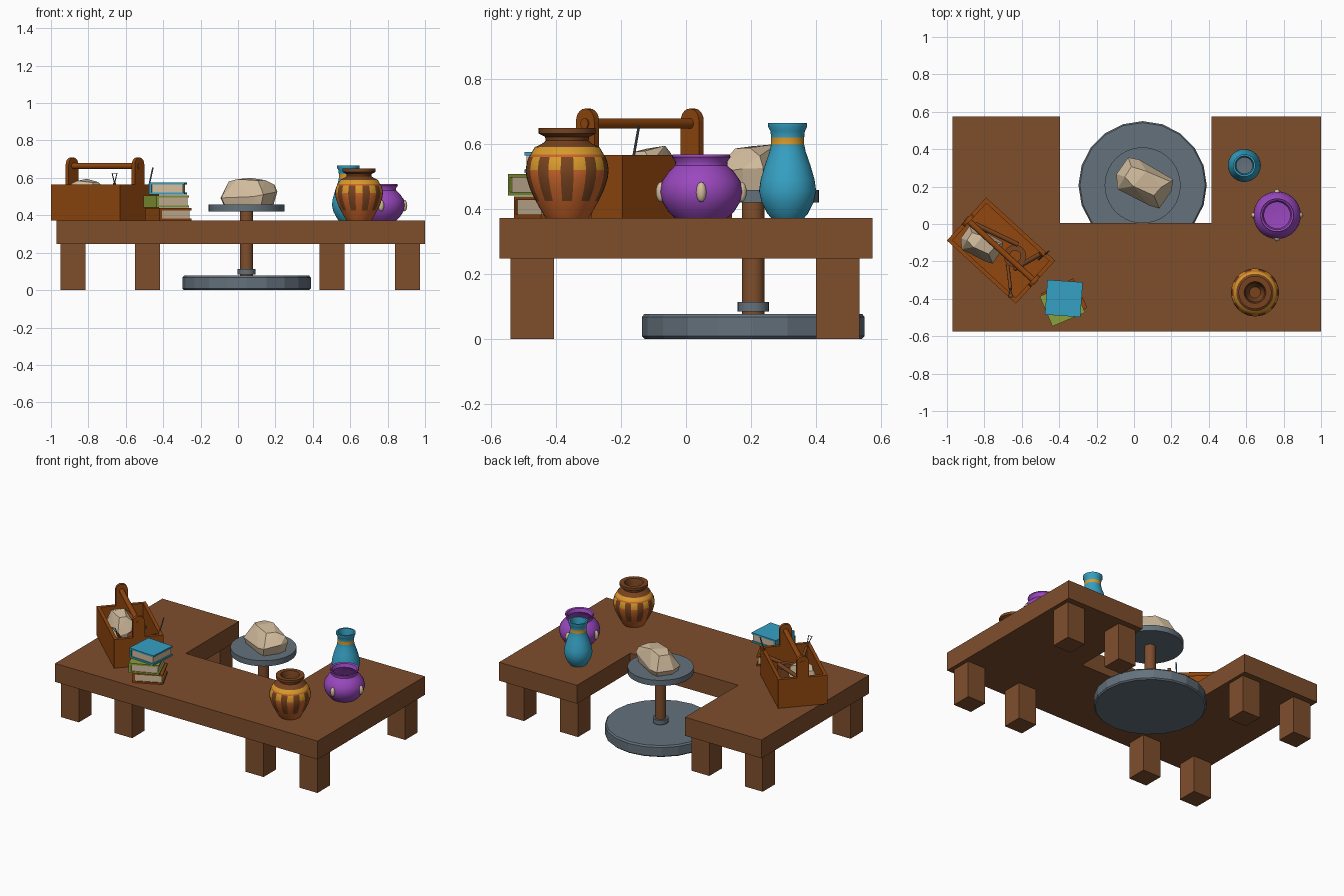
import bpy, bmesh, math
from mathutils import Vector, Matrix

if "Cube" in bpy.data.objects:
    bpy.data.objects.remove(bpy.data.objects["Cube"])


def material(name, hexcode):
    def lin(c):
        return c / 12.92 if c <= 0.04045 else ((c + 0.055) / 1.055) ** 2.4
    m = bpy.data.materials.new(name)
    m.diffuse_color = [lin(int(hexcode[i:i + 2], 16) / 255) for i in (0, 2, 4)] + [1]
    m.use_nodes = True
    m.node_tree.nodes["Principled BSDF"].inputs["Base Color"].default_value = m.diffuse_color
    return m


WOOD = material("table wood", "7f4e2c")
SLATE = material("slate grey", "64717c")
CLAY = material("clay cream", "d3bd9e")
BOX = material("toolbox orange brown", "91470f")
BLUE = material("glaze blue", "36a1c4")
GREEN = material("cover green", "8ba03b")
PURPLE = material("glaze purple", "9a48be")
AMBER = material("amber", "d99a2b")
DARK = material("dark brown", "78431f")
TERRA = material("terracotta", "c8642a")


def finish(name, bm, mats, matrix=None, smooth=False, rule=None):
    bmesh.ops.remove_doubles(bm, verts=bm.verts, dist=1e-5)
    bmesh.ops.recalc_face_normals(bm, faces=bm.faces)
    for f in bm.faces:
        f.smooth = smooth
        if rule:
            f.material_index = rule(f.calc_center_median(), f.normal)
    if matrix:
        bm.transform(matrix)
    me = bpy.data.meshes.new(name)
    bm.to_mesh(me)
    bm.free()
    for m in mats:
        me.materials.append(m)
    ob = bpy.data.objects.new(name, me)
    bpy.context.collection.objects.link(ob)
    if smooth:
        bpy.ops.object.select_all(action='DESELECT')
        ob.select_set(True)
        bpy.context.view_layer.objects.active = ob
        bpy.ops.object.shade_smooth_by_angle(angle=math.radians(40))
    return ob


def prism(name, outline, depth, mat, matrix=None):
    """Closed 2D outline extruded along local z."""
    bm = bmesh.new()
    f = bm.faces.new([bm.verts.new((x, y, 0)) for x, y in outline])
    ext = bmesh.ops.extrude_face_region(bm, geom=[f])["geom"]
    for v in ext:
        if isinstance(v, bmesh.types.BMVert):
            v.co.z += depth
    return finish(name, bm, [mat], matrix)


def box(name, lo, hi, mat, matrix=None):
    m = (matrix or Matrix()) @ Matrix.Translation((0, 0, lo[2]))
    pts = [(lo[0], lo[1]), (hi[0], lo[1]), (hi[0], hi[1]), (lo[0], hi[1])]
    return prism(name, pts, hi[2] - lo[2], mat, m)


def lathe(name, profile, at, mats, segs=40, smooth=True, rule=None):
    bm = bmesh.new()
    rings = []
    for r, z in profile:
        rings.append([bm.verts.new((r * math.cos(2 * math.pi * i / segs),
                                    r * math.sin(2 * math.pi * i / segs), z)) for i in range(segs)])
    for a, b in zip(rings, rings[1:]):
        for i in range(segs):
            j = (i + 1) % segs
            bm.faces.new((a[i], a[j], b[j], b[i]))
    bmesh.ops.dissolve_degenerate(bm, dist=1e-6, edges=bm.edges)
    return finish(name, bm, mats, Matrix.Translation(at), smooth, rule)


def rod(name, p, q, r, mat, segs=12):
    p, q = Vector(p), Vector(q)
    bm = bmesh.new()
    bmesh.ops.create_cone(bm, cap_ends=True, segments=segs, radius1=r, radius2=r, depth=(q - p).length)
    m = Matrix.Translation((p + q) / 2) @ (q - p).to_track_quat('Z', 'Y').to_matrix().to_4x4()
    return finish(name, bm, [mat], m, segs > 8)


# U-shaped table and its eight legs
prism("table_top", [(-.97, -.575), (1, -.575), (1, .575), (.415, .575), (.415, .005),
                    (-.395, .005), (-.395, .575), (-.97, .575)], .125, WOOD,
      Matrix.Translation((0, 0, .247)))
for i, x in enumerate((-.883, -.483, .503, .907)):
    for side, y in (("front", -.473), ("back", .468)):
        box(f"{side}_leg_{i + 1}", (x - .067, y - .067, 0), (x + .067, y + .067, .25), WOOD)

# potter's wheel
C = (.046, .207, 0)
lathe("wheel_base", [(0, 0), (.335, 0), (.343, .008), (.343, .067), (.335, .077), (0, .077)],
      C, [SLATE], 20, False)
lathe("wheel_hub", [(0, .084), (.048, .084), (.048, .114), (0, .114)], C, [SLATE], 24)
rod("wheel_shaft", (C[0], C[1], .07), (C[0], C[1], .43), .035, WOOD, 24)
lathe("turntable", [(0, .42), (.203, .42), (.203, .458), (0, .458)], C, [SLATE], 40)

# faceted clay lumps: hull of a skirt and a smaller crown
SKIRT = [(-.14, .06), (-.077, .149), (-.02, .138), (.164, .031), (.153, -.033),
         (.089, -.124), (.035, -.108), (-.135, -.02)]
CROWN = [(-.095, .045, .123), (-.06, .1, .125), (.02, .075, .142), (.1, -.01, .13),
         (.06, -.055, .128), (-.05, -.005, .135), (.15, .02, .105), (.08, -.1, .08)]


def clay(name, at, scale):
    bm = bmesh.new()
    for x, y in SKIRT:
        bm.verts.new((x * .88, y * .88, 0))
        bm.verts.new((x, y, .035 + .2 * max(x, 0)))
    for p in CROWN:
        bm.verts.new(p)
    hull = bmesh.ops.convex_hull(bm, input=bm.verts)
    junk = {v for v in hull["geom_interior"] + hull["geom_unused"] if isinstance(v, bmesh.types.BMVert)}
    bmesh.ops.delete(bm, geom=list(junk), context='VERTS')
    finish(name, bm, [CLAY], Matrix.Translation(at) @ Matrix.Diagonal((*scale, 1)))


clay("clay_on_wheel", (C[0], C[1], .458), (1, 1, 1))
clay("clay_in_toolbox", (-.822, -.12, .4), (.74, .74, 1.37))

# open toolbox, turned on the table
T = Matrix.Translation((-.711, -.142, .371)) @ Matrix.Rotation(math.radians(-42.4), 4, 'Z')
L, W, H, t = .25, .1555, .195, .022
box("toolbox_floor", (-L + .01, -W + .01, 0), (L - .01, W - .01, .025), BOX, T)
for s in (-1, 1):
    y0, y1 = sorted((s * W, s * (W - t)))
    box(f"toolbox_side_{s}", (-L + t, y0, 0), (L - t, y1, H), BOX, T)
    arch = [(.038 * math.cos(a), .3 + .038 * math.sin(a)) for a in
            [math.pi * k / 10 for k in range(11)]]
    outline = [(-W, 0), (W, 0), (W, H), (.038, H)] + arch + [(-.038, H), (-W, H)]
    # outline (y, z) stood upright, thickness along the box length
    up = Matrix(((0, 0, 1, L - t if s > 0 else -L), (1, 0, 0, 0), (0, 1, 0, 0), (0, 0, 0, 1)))
    prism(f"toolbox_end_{s}", outline, t, BOX, T @ up)
rod("toolbox_handle", T @ Vector((-L - .004, 0, .292)), T @ Vector((L + .004, 0, .292)), .016, BOX, 16)

# hand tools in the box
rod("wooden_stick", (-.85, .0, .54), (-.62, -.11, .53), .013, DARK)
rod("wooden_knife", (-.64, -.24, .46), (-.50, -.16, .53), .013, DARK)
rod("loop_tool_handle", (-.675, -.22, .42), (-.66, -.35, .57), .009, DARK)
tri = [(-.66, -.35, .57), (-.673, -.39, .625), (-.647, -.39, .625)]
for i in range(3):
    rod(f"loop_tool_wire_{i}", tri[i], tri[(i + 1) % 3], .0025, SLATE, 6)
rod("needle_tool", (-.51, -.19, .4), (-.455, -.145, .655), .004, SLATE, 8)
lathe("tape_roll", [(.03, .44), (.06, .44), (.06, .5), (.03, .5), (.03, .44)], (-.636, -.172, 0), [DARK], 24)

# stack of books: covers, spine and inset pages
for name, x, y, z, ang, w, d, mat in (("bottom", -.373, -.41, .372, 26, .19, .175, BOX),
                                      ("middle", -.383, -.43, .441, 23, .19, .175, GREEN),
                                      ("top", -.375, -.398, .510, -4, .19, .187, BLUE)):
    M = Matrix.Translation((x, y, z)) @ Matrix.Rotation(math.radians(ang), 4, 'Z')
    w, d, h, c = w / 2, d / 2, .066, .011
    box(name + "_book_lower_cover", (-w, -d, 0), (w, d, c), mat, M)
    box(name + "_book_upper_cover", (-w, -d, h - c), (w, d, h), mat, M)
    box(name + "_book_spine", (-w, -d, c), (-w + .015, d, h - c), mat, M)
    box(name + "_book_pages", (-w + .015, -d + .006, c), (w - .008, d - .006, h - c), CLAY, M)

# blue vase with amber neck band
lathe("blue_vase", [(0, .371), (.05, .371), (.062, .385), (.08, .42), (.088, .455), (.083, .49),
                    (.07, .535), (.056, .575), (.051, .598), (.051, .62), (.053, .64), (.06, .652),
                    (.06, .665), (.05, .665), (.043, .62), (.043, .59), (.06, .5), (0, .49)],
      (.59, .313, 0), [BLUE, AMBER, SLATE],
      rule=lambda c, n: 1 if .6 < c.z < .619 and c.xy.length > .047
      else 2 if c.z < .5 and n.z > .9 else 0)

# purple bowl with four cream studs
lathe("purple_pot", [(0, .371), (.08, .371), (.1, .39), (.119, .42), (.127, .452), (.121, .485),
                     (.1, .515), (.081, .533), (.08, .545), (.09, .56), (.088, .567), (.078, .562),
                     (.07, .54), (.09, .51), (.11, .45), (.08, .395), (0, .385)],
      (.765, .047, 0), [PURPLE])
for i in range(4):
    a = i * math.pi / 2
    bm = bmesh.new()
    bmesh.ops.create_uvsphere(bm, u_segments=12, v_segments=8, radius=1)
    finish(f"pot_stud_{i + 1}", bm, [CLAY],
           Matrix.Translation((.765 + .124 * math.cos(a), .047 + .124 * math.sin(a), .452))
           @ Matrix.Diagonal((.016, .016, .031, 1)), True)


# striped urn: vertical panels over amber and terracotta bands
def urn_colour(c, n):
    if c.z > .592 or c.xy.length < .06 and c.z > .38:
        return 0
    sector = int((math.atan2(c.y, c.x) % (2 * math.pi)) / (2 * math.pi) * 40)
    if .42 < c.z < .558 and sector % 4 in (0, 3):
        return 0
    return 1 if c.z > .565 or .515 < c.z < .558 else 2


lathe("striped_urn", [(0, .371), (.065, .371), (.075, .385), (.097, .425), (.114, .46), (.125, .495),
                      (.128, .52), (.124, .545), (.118, .56), (.113, .567), (.1, .59), (.078, .6),
                      (.066, .61), (.068, .622), (.088, .632), (.088, .649), (.058, .649), (.05, .62),
                      (.05, .56), (.03, .53), (0, .53)],
      (.647, -.366, 0), [DARK, AMBER, TERRA], rule=urn_colour)
